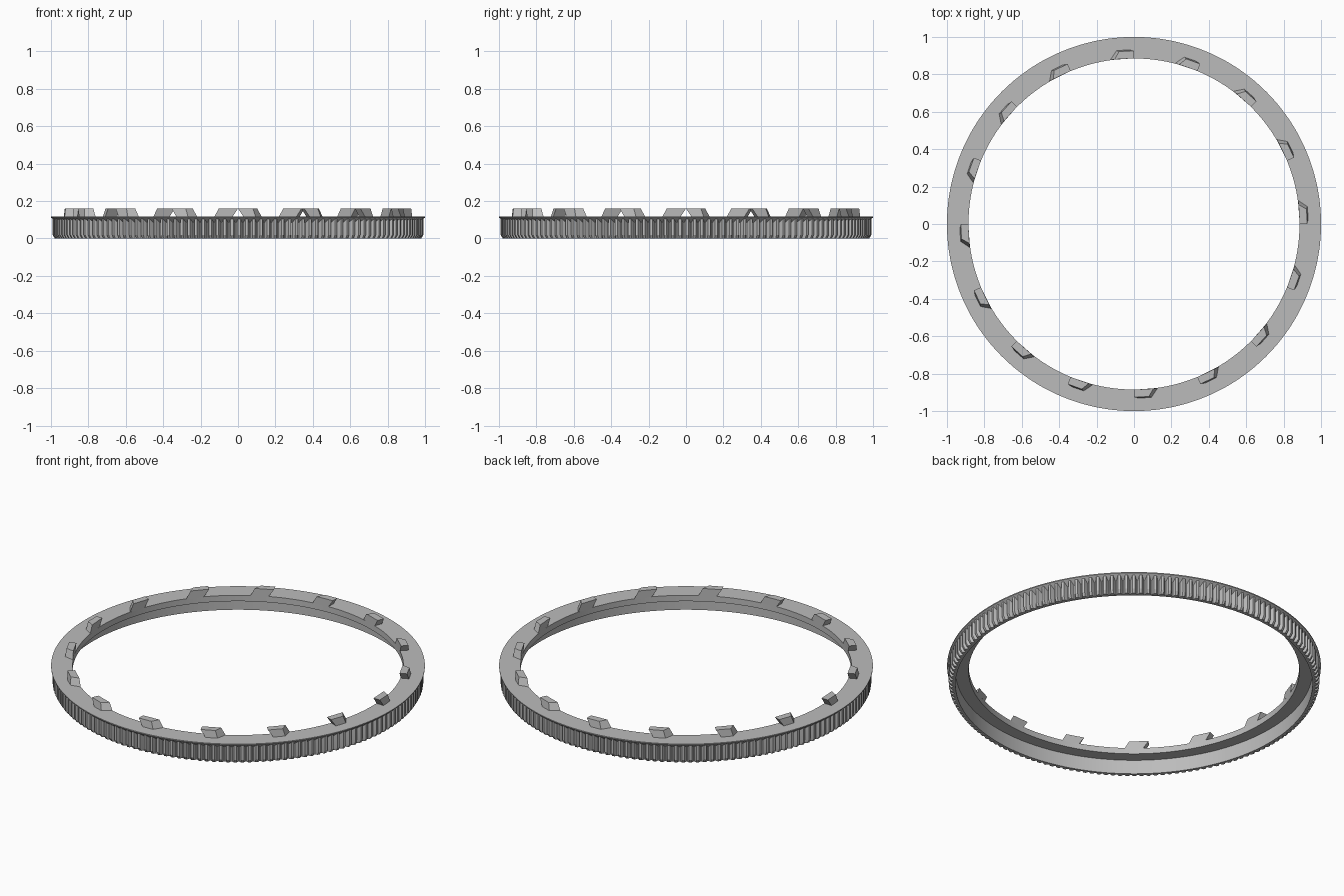
import bpy
import bmesh
from math import cos, sin, pi, radians

cube = bpy.data.objects.get("Cube")
if cube:
    bpy.data.objects.remove(cube, do_unlink=True)

TEETH = 160
HOOKS = 16
TOP = 0.118

grey = bpy.data.materials.new("plain grey")
grey.use_nodes = True
colour = (0.5, 0.5, 0.5, 1)
grey.diffuse_color = colour
grey.node_tree.nodes["Principled BSDF"].inputs["Base Color"].default_value = colour


def finish(bm, name):
    bmesh.ops.recalc_face_normals(bm, faces=bm.faces)
    mesh = bpy.data.meshes.new(name)
    bm.to_mesh(mesh)
    bm.free()
    mesh.materials.append(grey)
    obj = bpy.data.objects.new(name, mesh)
    bpy.context.collection.objects.link(obj)
    return obj


# Ring: a cross-section swept round, alternating between tooth tip and root
inside = [(0.955, 0), (0.955, 0.083), (0.885, 0.083), (0.885, TOP)]
flange = [(1.0, TOP), (1.0, 0.112)]
tip = [(0.992, 0.105), (0.992, 0.02), (0.98, 0)]
root = [(0.968, 0.085), (0.968, 0.02), (0.968, 0)]

bm = bmesh.new()
columns = []
for tooth in range(TEETH):
    for share, outside in ((0, tip), (0.35, tip), (0.6, root), (0.75, root)):
        a = 2 * pi * (tooth + share) / TEETH
        section = inside + flange + outside
        columns.append([bm.verts.new((r * cos(a), r * sin(a), z)) for r, z in section])
rows = len(columns[0])
for i, here in enumerate(columns):
    after = columns[(i + 1) % len(columns)]
    for j in range(rows):
        k = (j + 1) % rows
        bm.faces.new((here[j], after[j], after[k], here[k]))
ring = finish(bm, "toothed_ring")
bpy.context.view_layer.objects.active = ring
ring.select_set(True)
bpy.ops.object.shade_smooth_by_angle(angle=radians(25))

# Locking hooks: leaning blocks along the inner edge, (radius, along) corners
base = [(0.886, 0.03), (0.932, 0.03), (0.932, 0.095), (0.886, 0.128)]
crown = [(0.886, 0.0), (0.926, 0.0), (0.926, 0.08), (0.886, 0.103)]
bm = bmesh.new()
for h in range(HOOKS):
    a = 2 * pi * h / HOOKS

    def loop(corners, z):
        # follow the curve of the rim by turning the distance along into an angle
        return [bm.verts.new((r * cos(a + t / r), r * sin(a + t / r), z)) for r, t in corners]

    low, high = loop(base, TOP - 0.003), loop(crown, 0.16)
    bm.faces.new(low)
    bm.faces.new(high)
    for j in range(4):
        k = (j + 1) % 4
        bm.faces.new((low[j], low[k], high[k], high[j]))
finish(bm, "locking_hooks")
